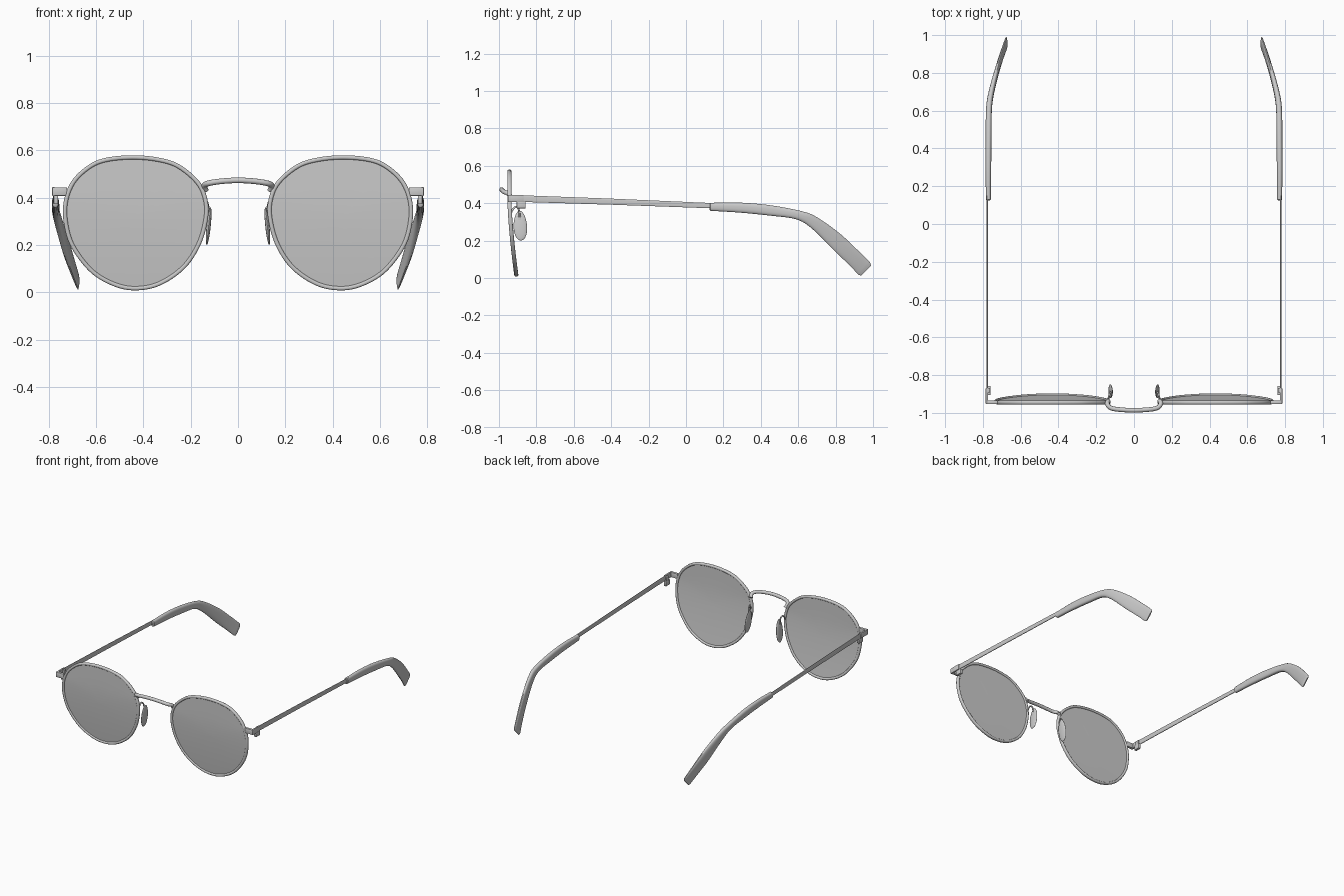
import bpy, bmesh, math
from mathutils import Vector as V

if "Cube" in bpy.data.objects:
    bpy.data.objects.remove(bpy.data.objects["Cube"])


def spline(pts, n, closed=False):
    """Catmull-Rom samples through points of any dimension."""
    k, out = len(pts), []
    at = lambda i: pts[i % k] if closed else pts[max(0, min(k - 1, i))]
    for i in range(k if closed else k - 1):
        a, b, c, d = (at(i + j) for j in (-1, 0, 1, 2))
        for s in range(n):
            t = s / n
            out.append(tuple(0.5 * (2 * q + (r - p) * t + (2 * p - 5 * q + 4 * r - w) * t * t
                             + (3 * q - p - 3 * r + w) * t ** 3) for p, q, r, w in zip(a, b, c, d)))
    return out if closed else out + [tuple(pts[-1])]


def finish(name, bm, mirror=True, angle=40):
    bmesh.ops.recalc_face_normals(bm, faces=bm.faces)
    me = bpy.data.meshes.new(name)
    bm.to_mesh(me)
    bm.free()
    ob = bpy.data.objects.new(name, me)
    bpy.context.collection.objects.link(ob)
    if mirror:
        m = ob.modifiers.new("mirror", 'MIRROR')
        m.use_mirror_merge = False
    bpy.ops.object.select_all(action='DESELECT')
    ob.select_set(True)
    bpy.context.view_layer.objects.active = ob
    bpy.ops.object.shade_smooth_by_angle(angle=math.radians(angle))
    return ob


def loft(name, rings, closed=False, mirror=True):
    """Skin a list of equal-sized point rings; cap the ends unless closed."""
    bm = bmesh.new()
    vs = [[bm.verts.new(p) for p in r] for r in rings]
    n = len(vs[0])
    for i in range(len(vs) if closed else len(vs) - 1):
        a, b = vs[i], vs[(i + 1) % len(vs)]
        for j in range(n):
            bm.faces.new((a[j], a[(j + 1) % n], b[(j + 1) % n], b[j]))
    if not closed:
        bm.faces.new(vs[0])
        bm.faces.new(vs[-1])
    return finish(name, bm, mirror)


def section(c, u, v, n=16, power=1.0):
    """Ellipse (power 1) or rounded box (power < 1) around c."""
    out = []
    for i in range(n):
        a = 2 * math.pi * (i + 0.5) / n
        f = lambda t: math.copysign(abs(t) ** power, t)
        out.append(V(c) + V(u) * f(math.cos(a)) + V(v) * f(math.sin(a)))
    return out


def tube(name, pts, r, mirror=True, n=10):
    rings = []
    for i, p in enumerate(pts):
        t = (V(pts[min(i + 1, len(pts) - 1)]) - V(pts[max(i - 1, 0)])).normalized()
        u = t.cross(V((0.3, 0.2, 1)) if abs(t.z) < 0.8 else V((1, 0, 0))).normalized()
        if i and u.dot(prev) < 0:
            u = -u
        prev = u
        rings.append(section(p, u * r, t.cross(u) * r, n))
    return loft(name, rings, mirror=mirror)


def box(name, lo, hi, bevel=0.003):
    bm = bmesh.new()
    bmesh.ops.create_cube(bm, size=1)
    for v in bm.verts:
        v.co = V([(a + b) / 2 + c * (b - a) for a, b, c in zip(lo, hi, v.co)])
    bmesh.ops.bevel(bm, geom=bm.edges[:], offset=bevel, segments=2, affect='EDGES', profile=0.5)
    return finish(name, bm)


def front_y(z):
    """Face curve: upright above, sweeping back toward the bottom."""
    return -0.944 + 0.039 * (max(0, 0.42 - z) / 0.42) ** 1.5


# rim outline, outer edge
outline = spline([(.446, .579), (.56, .568), (.635, .536), (.704, .469), (.737, .38), (.735, .285),
                  (.705, .19), (.63, .09), (.543, .033), (.446, .008), (.335, .026), (.226, .098),
                  (.158, .2), (.127, .31), (.129, .393), (.163, .469), (.247, .54), (.335, .569)], 6, True)
N = len(outline)
rim, edge = [], []
for i, (x, z) in enumerate(outline):
    ax, az = outline[i - 1]
    bx, bz = outline[(i + 1) % N]
    nrm = V((bz - az, 0, ax - bx)).normalized()
    if nrm.dot(V((x - .44, 0, z - .3))) < 0:
        nrm = -nrm
    c = V((x, 0, z)) - nrm * 0.009
    c.y = front_y(c.z)
    edge.append(c - nrm * 0.004)
    rim.append(section(c, nrm * 0.009, (0, 0.011, 0), 12, 0.75))
loft("rim", rim, closed=True)

# lens: concentric rings, front then back
mid = V((.44, 0, .31))
lens = []
for s, dy in [(k, -.004) for k in (.02, .25, .5, .75, .9, 1)] + [(k, .004) for k in (1, .9, .75, .5, .25, .02)]:
    ring = []
    for p in edge:
        q = mid + (p - mid) * s
        ring.append(V((q.x, front_y(q.z) + dy, q.z)))
    lens.append(ring)
loft("lens", lens)

# bridge, bowed forward and up
half = [(.136, -.935, .43), (.142, -.952, .451), (.122, -.974, .461), (.07, -.983, .469)]
path = [(-x, y, z) for x, y, z in half] + [(0, -.986, .473)] + half[::-1]
tube("bridge", spline(path, 6), 0.012, mirror=False, n=14)

# nose pads: flattened egg, leaning outward at the bottom
bm = bmesh.new()
bmesh.ops.create_uvsphere(bm, u_segments=24, v_segments=14, radius=1)
for v in bm.verts:
    x, y, z = v.co
    w = 1 - 0.12 * z
    v.co = (.124 - .008 * z + .009 * x, -.886 + .036 * y * w - .003 * z, .28 + .08 * z)
finish("nose_pad", bm)
tube("pad_arm", spline([(.138, -.94, .33), (.136, -.93, .36), (.132, -.91, .381), (.126, -.893, .362),
                        (.122, -.89, .31)], 6), 0.005)
box("pad_mount", (.115, -.899, .3), (.129, -.881, .328))

# end piece wrapping from rim to temple, plus hinge
box("end_piece_front", (.722, -.953, .407), (.785, -.934, .443))
box("end_piece_side", (.773, -.953, .406), (.785, -.868, .444))
box("hinge", (.76, -.905, .372), (.779, -.858, .408))
box("hinge_barrel", (.762, -.893, .402), (.776, -.868, .436))

# temple: thin flat bar narrowing toward the back
loft("temple", [section((.777, y, z), (.004, 0, 0), (0, 0, h), 12, 0.5)
                for y, z, h in [(-.87, .424, .018), (-.4, .408, .0165), (.2, .384, .014)]])

# temple tip: (x, half thickness, top y z, bottom y z)
tip = [(.771, .013, .13, .402, .13, .359), (.771, .015, .29, .403, .29, .349),
       (.77, .0155, .45, .389, .45, .333), (.768, .0155, .615, .358, .59, .313),
       (.757, .015, .70, .325, .675, .262), (.727, .013, .82, .24, .79, .148),
       (.70, .0105, .915, .152, .868, .073), (.678, .008, .985, .082, .922, .017)]
rings = [(.771, .008, .125, .396, .125, .366)] + spline(tip, 6) + [(.676, .004, .99, .066, .936, .012)]
loft("temple_tip", [section((x, (ty + by) / 2, (tz + bz) / 2), (h, 0, 0),
                            (0, (ty - by) / 2, (tz - bz) / 2), 20, 0.75)
                    for x, h, ty, tz, by, bz in rings])
